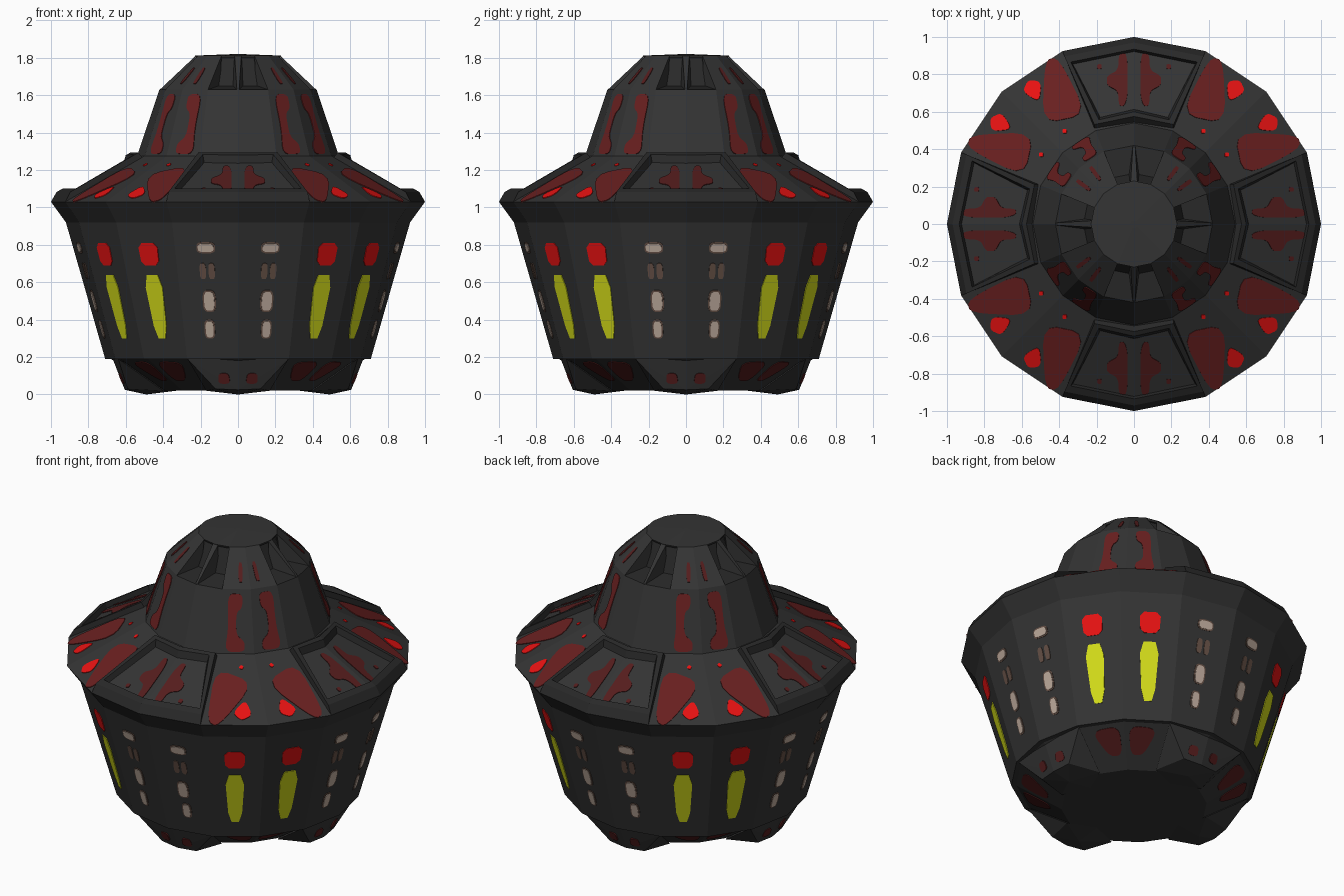
import bpy, bmesh, math
from mathutils import Vector, Matrix

if "Cube" in bpy.data.objects:
    bpy.data.objects.remove(bpy.data.objects["Cube"])

N = 16
C = math.cos(math.pi / N)


def material(name, rgb):
    m = bpy.data.materials.new(name)
    m.diffuse_color = (*rgb, 1)
    m.use_nodes = True
    m.node_tree.nodes["Principled BSDF"].inputs["Base Color"].default_value = m.diffuse_color
    return m


GREY = material("dark_grey", (0.034, 0.034, 0.034))
TRIM = material("trim_black", (0.022, 0.022, 0.022))
DEEP = material("deep_red", (0.14, 0.014, 0.014))
MAROON = material("maroon", (0.09, 0.012, 0.012))
RED = material("bright_red", (0.8, 0.006, 0.006))
YELLOW = material("yellow", (0.66, 0.72, 0.01))
BEIGE = material("beige", (0.52, 0.41, 0.34))
BROWN = material("brown", (0.13, 0.08, 0.06))


def finish(bm, name, mat):
    bmesh.ops.recalc_face_normals(bm, faces=bm.faces)
    me = bpy.data.meshes.new(name)
    bm.to_mesh(me)
    bm.free()
    me.materials.append(mat)
    ob = bpy.data.objects.new(name, me)
    bpy.context.collection.objects.link(ob)
    return ob


def lathe(name, profile, mat):
    """Sixteen-sided solid from (radius, z) points; both ends are closed."""
    bm = bmesh.new()
    rings = [[bm.verts.new((r * math.cos(2 * math.pi * i / N),
                            r * math.sin(2 * math.pi * i / N), z)) for i in range(N)]
             for r, z in profile]
    for a, b in zip(rings, rings[1:]):
        for i in range(N):
            j = (i + 1) % N
            bm.faces.new((a[i], a[j], b[j], b[i]))
    bm.faces.new(rings[0])
    bm.faces.new(rings[-1])
    return finish(bm, name, mat)


def symmetries():
    """Four quarter turns, each plain and mirrored."""
    for q in range(4):
        rot = Matrix.Rotation(q * math.pi / 2, 3, 'Z')
        for m in (1, -1):
            yield rot @ Matrix.Diagonal((m, 1, 1))


def hulls(name, pts, mat):
    """Convex block repeated on the four sides."""
    bm = bmesh.new()
    for q in range(4):
        rot = Matrix.Rotation(q * math.pi / 2, 3, 'Z')
        vs = [bm.verts.new(rot @ Vector(p)) for p in pts]
        res = bmesh.ops.convex_hull(bm, input=vs)
        junk = [v for v in vs if v.is_valid and not v.link_faces]
        bmesh.ops.delete(bm, geom=junk, context='VERTS')
    return finish(bm, name, mat)


def rounded(pts, steps):
    """Corner cutting for soft painted outlines."""
    for _ in range(steps):
        out = []
        for p, q in zip(pts, pts[1:] + pts[:1]):
            for f in (0.2, 0.8):
                out.append((p[0] + (q[0] - p[0]) * f, p[1] + (q[1] - p[1]) * f))
        pts = out
    return pts


def plate(name, zone, facet, pts, mat, plan=False, soft=2, h=0.004):
    """Thin plate on one facet of a band, repeated eight times.
    pts are (sideways, z), or top-view (x, y) when plan is set."""
    (r0, z0), (r1, z1) = zone
    phi = math.pi / N * (2 * facet + 1)
    s, c = math.sin(phi), math.cos(phi)
    n = Vector((z1 - z0, -(r1 - r0) * C)).normalized()
    normal = Vector((n.x * s, n.x * c, n.y))
    base = []
    for a, b in rounded(pts, soft):
        if plan:
            u = a * s + b * c
            base.append(Vector((a, b, z0 + (u / C - r0) / (r1 - r0) * (z1 - z0))))
        else:
            u = C * (r0 + (b - z0) / (z1 - z0) * (r1 - r0))
            base.append(Vector((a * c + u * s, u * c - a * s, b)))
    bm = bmesh.new()
    for m in symmetries():
        lo = [bm.verts.new(m @ (p - normal * 0.002)) for p in base]
        hi = [bm.verts.new(m @ (p + normal * h)) for p in base]
        bm.faces.new(lo)
        bm.faces.new(hi)
        for i in range(len(base)):
            j = (i + 1) % len(base)
            bm.faces.new((lo[i], lo[j], hi[j], hi[i]))
    return finish(bm, name, mat)


def box(cx, cz, w, d):
    return [(cx - w / 2, cz - d / 2), (cx + w / 2, cz - d / 2),
            (cx + w / 2, cz + d / 2), (cx - w / 2, cz + d / 2)]


# Bands of the profile
UNDER = ((0.42, 0.02), (0.68, 0.19))
WALL = ((0.71, 0.19), (0.92, 0.92))
ROOF = ((1.0, 1.03), (0.54, 1.275))
DOME = ((0.54, 1.275), (0.42, 1.63))
CAP = ((0.42, 1.63), (0.23, 1.812))

# Main shells
lathe("hull", [*UNDER, *WALL, ROOF[0], ROOF[1]], GREY)
lathe("dome", DOME, GREY)
lathe("cap_core", [(0.42, 1.63), (0.27, 1.65), (0.21, 1.81)], TRIM)
lathe("cap_lid", [(0.225, 1.80), (0.23, 1.812), (0.02, 1.82)], GREY)

# Cap: solid wedges on the diagonals, thin fins on the four sides
wedge = []
for deg in (22.5, 45, 67.5):
    a = math.radians(deg)
    wedge += [(r * math.sin(a), r * math.cos(a), z)
              for r, z in ((0.42, 1.63), (0.23, 1.812), (0.25, 1.65))]
hulls("cap_wedges", wedge, GREY)
fin = []
for m in (1, -1):
    fin += [(m * 0.006, 0.418, 1.63), (m * 0.018, 0.225, 1.812), (m * 0.03, 0.24, 1.65)]
hulls("cap_fins", fin, GREY)

# Feet under the four sides
foot = [(0, 0.67, 0.19), (0, 0.605, 0.025), (0, 0.49, 0.0), (0, 0.33, 0.02)]
for m in (1, -1):
    foot += [(m * 0.27, 0.64, 0.19), (m * 0.12, 0.59, 0.03), (m * 0.17, 0.40, 0.02)]
hulls("feet", foot, GREY)


# Raised frames around the four side panels of the roof
def on_roof(x, y, lift):
    u = x * math.sin(math.pi / N) + y * C
    (r0, z0), (r1, z1) = ROOF
    return Vector((x, y, z0 + (u / C - r0) / (r1 - r0) * (z1 - z0) + lift))


rows = [([(0, 1.0), (0.383, 0.924), (0.212, 0.512), (0, 0.545)], 0),
        ([(0, 0.97), (0.372, 0.896), (0.212, 0.532), (0, 0.575)], 0.037),
        ([(0, 0.935), (0.338, 0.866), (0.188, 0.557), (0, 0.60)], 0.037),
        ([(0, 0.92), (0.325, 0.853), (0.18, 0.572), (0, 0.615)], -0.006)]
bm = bmesh.new()
for m in symmetries():
    g = [[bm.verts.new(m @ on_roof(x, y, lift)) for x, y in row] for row, lift in rows]
    for i in range(4):
        for j in range(3):
            a, b = g[i], g[(i + 1) % 4]
            bm.faces.new((a[j], a[j + 1], b[j + 1], b[j]))
bmesh.ops.remove_doubles(bm, verts=bm.verts, dist=0.0005)
finish(bm, "roof_frames", TRIM)

# Roof markings
plate("panel_marks", ROOF, 0, [(0.035, 0.91), (0.08, 0.91), (0.085, 0.82), (0.145, 0.79),
      (0.145, 0.74), (0.085, 0.71), (0.08, 0.63), (0.05, 0.63), (0.033, 0.69)], MAROON, True)
plate("panel_dots", ROOF, 0, box(0.185, 0.84, 0.025, 0.025), MAROON, True)
plate("roof_marks", ROOF, 1, [(0.40, 0.885), (0.475, 0.88), (0.49, 0.535), (0.25, 0.585)],
      DEEP, True)
plate("roof_lights", ROOF, 1, [(0.495, 0.76), (0.565, 0.77), (0.595, 0.705), (0.505, 0.65)],
      RED, True)
plate("roof_dots", ROOF, 1, box(0.37, 0.495, 0.022, 0.022), RED, True)

# Dome and cap markings
plate("dome_marks", DOME, 1, [(-0.05, 1.605), (0.035, 1.605), (0.035, 1.53), (0.0, 1.50),
      (0.0, 1.38), (0.05, 1.34), (0.05, 1.285), (-0.065, 1.285), (-0.045, 1.42)], DEEP)
plate("cap_slits", CAP, 1, [(0.012, 1.66), (0.036, 1.66), (0.030, 1.745), (0.010, 1.745)],
      MAROON, soft=1)

# Wall lights on the diagonals
plate("red_windows", WALL, 1, [(-0.055, 0.69), (0.055, 0.69), (0.062, 0.81), (-0.062, 0.81)],
      RED, soft=1)
plate("yellow_windows", WALL, 1, [(-0.036, 0.30), (0.036, 0.30), (0.058, 0.64),
      (-0.058, 0.64)], YELLOW, soft=1)

# Pale windows with brown borders on the four sides
for i, (cx, cz, w, d) in enumerate([(0.004, 0.785, 0.085, 0.045), (0.0, 0.50, 0.055, 0.10),
                                    (0.006, 0.35, 0.042, 0.085)]):
    plate(f"window_border_{i}", WALL, 0, box(cx, cz, w + 0.016, d + 0.016), BROWN, h=0.003)
    plate(f"window_pane_{i}", WALL, 0, box(cx, cz, w, d), BEIGE, h=0.006)
for i, cx in enumerate((-0.022, 0.026)):
    plate(f"small_window_{i}", WALL, 0, box(cx, 0.66, 0.034, 0.085), BROWN)

# Underside markings
plate("underside_marks", UNDER, 1, [(0.10, 0.178), (-0.07, 0.172), (0.0, 0.075),
      (0.075, 0.075)], MAROON)
plate("foot_marks", ((0.607, 0.025), (0.676, 0.19)), 0,
      [(-0.08, 0.06), (-0.015, 0.06), (-0.02, 0.115), (-0.075, 0.115)], MAROON, h=0.007)
